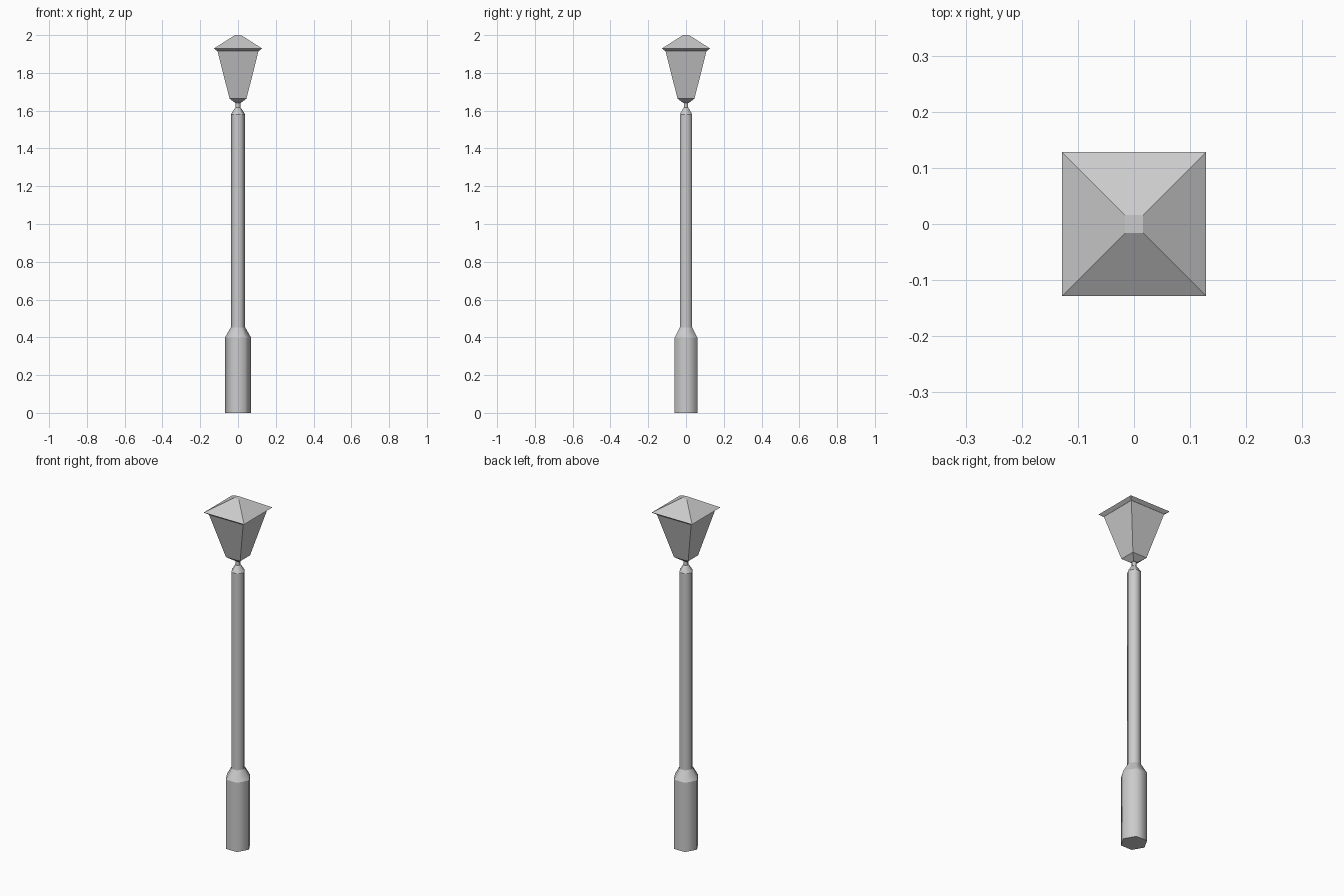
import bpy, bmesh
from math import cos, sin, pi, sqrt

if "Cube" in bpy.data.objects:
    bpy.data.objects.remove(bpy.data.objects["Cube"], do_unlink=True)

# Single painted-metal colour
grey = bpy.data.materials.new("grey_metal")
grey.use_nodes = True
colour = (0.6, 0.6, 0.6, 1)
grey.diffuse_color = colour
grey.node_tree.nodes["Principled BSDF"].inputs["Base Color"].default_value = colour


def loft(name, sides, profile, turn=0.0, smooth=False):
    """Stack regular polygons of (radius, height) into a closed solid."""
    bm = bmesh.new()
    rings = []
    for r, z in profile:
        angles = [turn + 2 * pi * i / sides for i in range(sides)]
        rings.append([bm.verts.new((r * cos(a), r * sin(a), z)) for a in angles])
    for low, high in zip(rings, rings[1:]):
        for i in range(sides):
            j = (i + 1) % sides
            face = bm.faces.new((low[i], low[j], high[j], high[i]))
            face.smooth = smooth
    bm.faces.new(rings[0][::-1])
    bm.faces.new(rings[-1])
    # Keep every horizontal ring crisp
    for e in bm.edges:
        if abs(e.verts[0].co.z - e.verts[1].co.z) < 1e-5:
            e.smooth = False
    mesh = bpy.data.meshes.new(name)
    bm.to_mesh(mesh)
    bm.free()
    mesh.materials.append(grey)
    obj = bpy.data.objects.new(name, mesh)
    bpy.context.collection.objects.link(obj)
    return obj


def square(name, profile):
    """Four-sided loft given half widths."""
    return loft(name, 4, [(w * sqrt(2), z) for w, z in profile], pi / 4)


# Hexagonal post: wide base, shoulder, shaft, tapered cap and neck
loft("post", 6, [(0.07, 0), (0.07, 0.397), (0.038, 0.453), (0.038, 1.58),
                 (0.016, 1.614), (0.013, 1.616), (0.013, 1.642)], smooth=True)

# Square lantern: tapered underside and flared body
square("lantern_body", [(0.013, 1.64), (0.045, 1.664), (0.109, 1.917)])

# Overhanging hipped roof with sloped eaves
square("lantern_roof", [(0.109, 1.915), (0.128, 1.929), (0.016, 2.0)])
